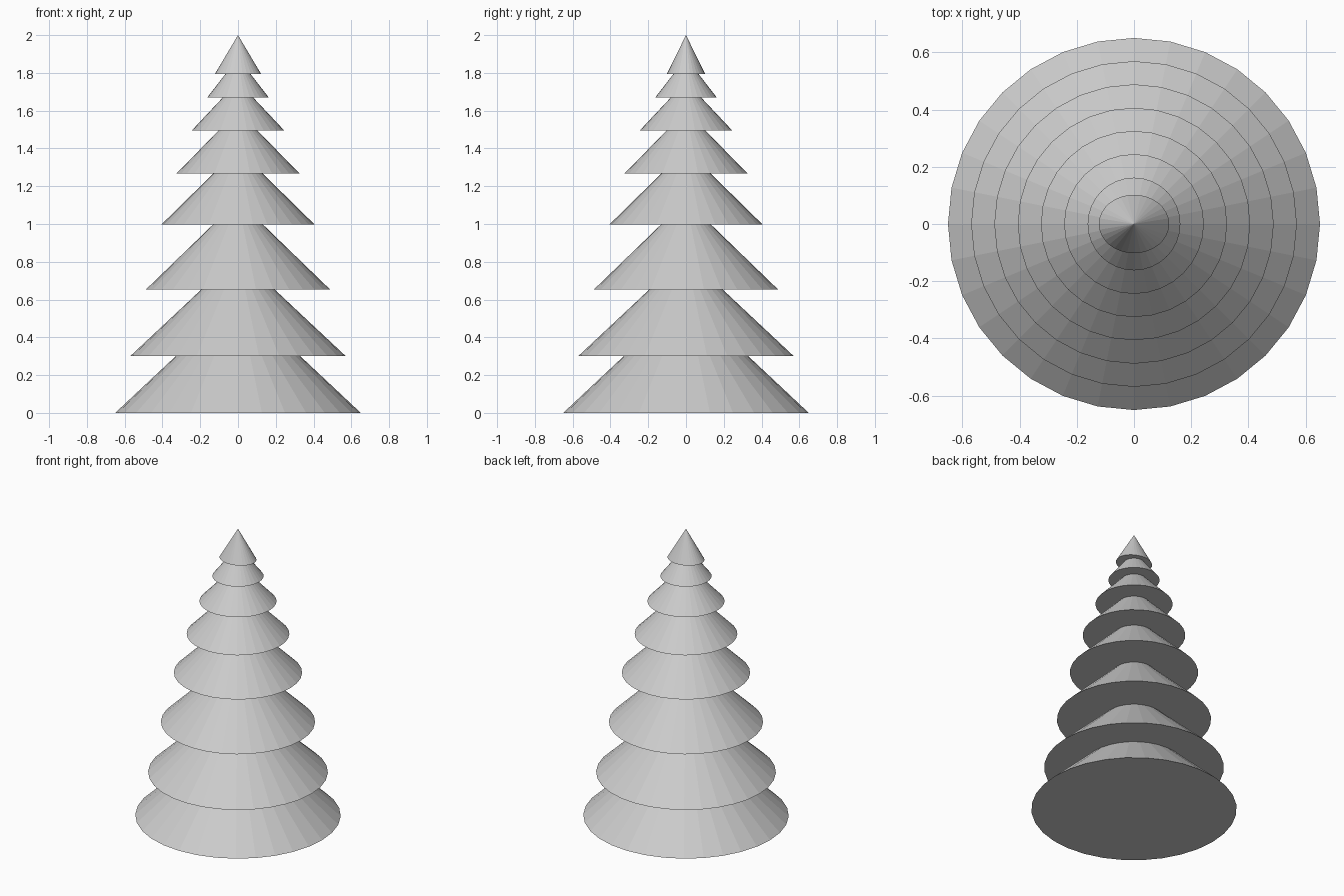
import bpy

if "Cube" in bpy.data.objects:
    bpy.data.objects.remove(bpy.data.objects["Cube"])

# Conical branch tiers: base height, apex height, x radius, y radius
tiers = [
    (0.00, 0.61, 0.650, 0.650),
    (0.302, 0.835, 0.569, 0.569),
    (0.653, 1.125, 0.488, 0.488),
    (0.997, 1.395, 0.406, 0.406),
    (1.268, 1.60, 0.325, 0.325),
    (1.496, 1.755, 0.244, 0.244),
    (1.671, 1.88, 0.162, 0.162),
    (1.793, 2.00, 0.123, 0.102),
]


def cone(name, z0, z1, rx, ry):
    bpy.ops.mesh.primitive_cone_add(
        vertices=32, radius1=1, radius2=0, depth=1, location=(0, 0, (z0 + z1) / 2))
    obj = bpy.context.object
    obj.name = name
    obj.scale = (rx, ry, z1 - z0)
    bpy.ops.object.transform_apply(location=False, rotation=False, scale=True)


# Stack of overlapping tiers, the last one is the tree tip
for i, tier in enumerate(tiers):
    cone("tree_tip" if i == len(tiers) - 1 else f"branch_tier_{i + 1}", *tier)
